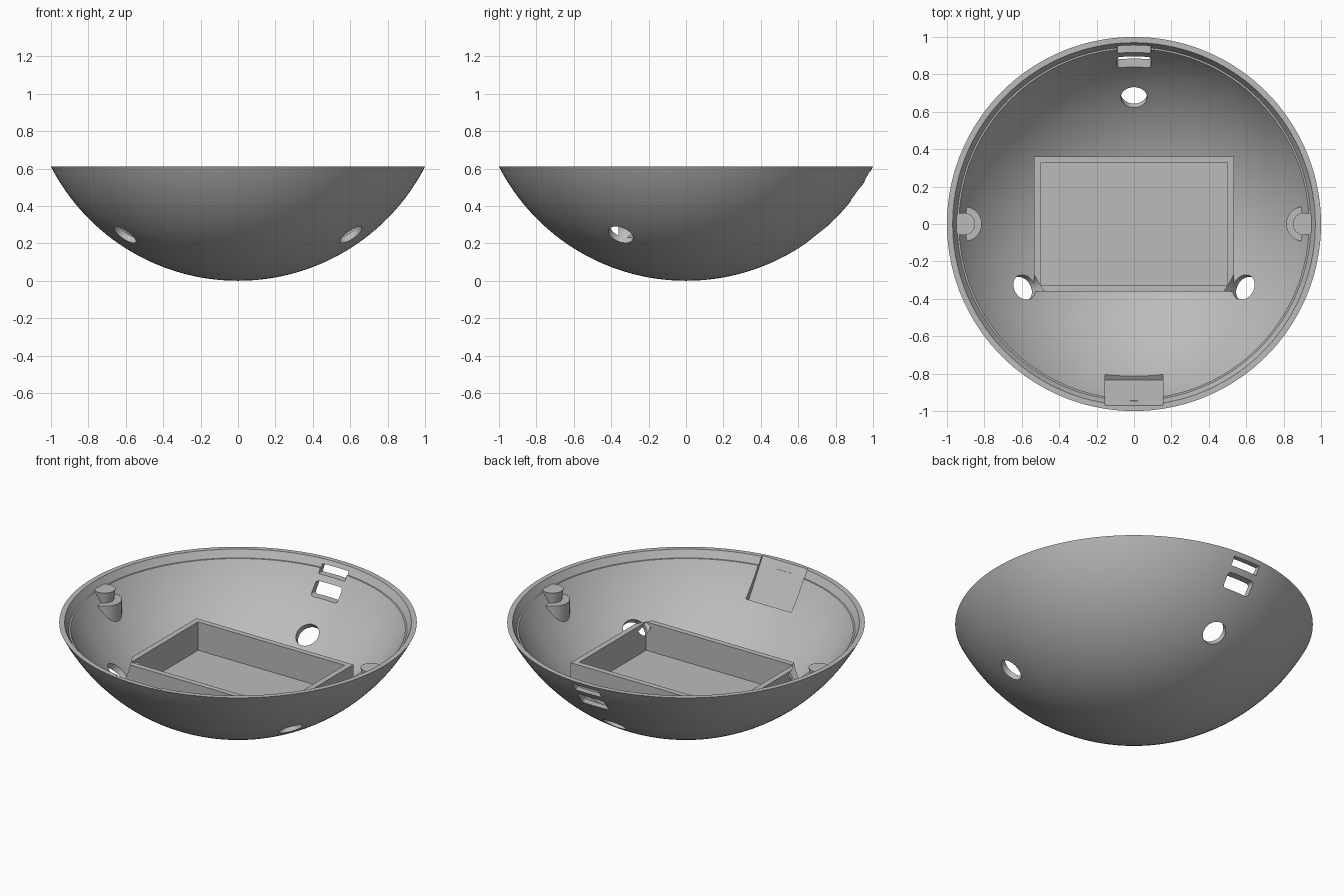
import bpy, bmesh, math
from mathutils import Matrix, Vector

cube = bpy.data.objects.get("Cube")
if cube:
    bpy.data.objects.remove(cube, do_unlink=True)

RIM_Z = 0.61
R = (1 + RIM_Z ** 2) / (2 * RIM_Z)      # sphere radius giving a unit rim
LIP, WALL, LEDGE_Z = 0.027, 0.035, 0.567
SEGMENTS, RINGS = 144, 36

grey = bpy.data.materials.new("plain grey")
grey.use_nodes = True
colour = (0.5, 0.5, 0.5, 1)
grey.diffuse_color = colour
grey.node_tree.nodes["Principled BSDF"].inputs["Base Color"].default_value = colour


def finish(name, bm):
    bmesh.ops.recalc_face_normals(bm, faces=bm.faces)
    mesh = bpy.data.meshes.new(name)
    bm.to_mesh(mesh)
    bm.free()
    mesh.materials.append(grey)
    obj = bpy.data.objects.new(name, mesh)
    bpy.context.collection.objects.link(obj)
    return obj


def box(name, x, y, z, bevel=0):
    """Box from three (low, high) ranges, optionally rounding edges along y."""
    bm = bmesh.new()
    bmesh.ops.create_cube(bm, size=1)
    for v in bm.verts:
        v.co = [r[0] if c < 0 else r[1] for c, r in zip(v.co, (x, y, z))]
    if bevel:
        along_y = [e for e in bm.edges
                   if abs(e.verts[0].co.y - e.verts[1].co.y) > 0.1]
        bmesh.ops.bevel(bm, geom=along_y, offset=bevel, segments=4,
                        profile=0.5, affect='EDGES')
    return finish(name, bm)


def cylinder(name, bottom_r, top_r, centre, depth, rotation=None):
    bm = bmesh.new()
    place = Matrix.Translation(centre)
    if rotation:
        place = place @ rotation
    bmesh.ops.create_cone(bm, cap_ends=True, segments=48, radius1=bottom_r,
                          radius2=top_r, depth=depth, matrix=place)
    return finish(name, bm)


def combine(target, tool, operation, keep=False):
    mod = target.modifiers.new("combine", 'BOOLEAN')
    mod.operation, mod.object, mod.solver = operation, tool, 'EXACT'
    bpy.context.view_layer.objects.active = target
    bpy.ops.object.modifier_apply(modifier=mod.name)
    if not keep:
        bpy.data.objects.remove(tool, do_unlink=True)


def arc(radius, top_z):
    """Profile points of a sphere from its lowest point up to top_z."""
    end = math.acos((R - top_z) / radius)
    return [(radius * math.sin(end * i / RINGS), R - radius * math.cos(end * i / RINGS))
            for i in range(RINGS + 1)]


# Bowl: outer sphere, flat rim, thin lip, small ledge, inner sphere
lip = [(math.sqrt((R - LIP) ** 2 - (R - z) ** 2), z)
       for z in (RIM_Z, (RIM_Z + LEDGE_Z) / 2, LEDGE_Z)]
profile = arc(R, RIM_Z) + lip + arc(R - WALL, LEDGE_Z)[::-1]
bm = bmesh.new()
verts = [bm.verts.new((r, 0, z)) for r, z in profile]
edges = [bm.edges.new(pair) for pair in zip(verts, verts[1:])]
bmesh.ops.spin(bm, geom=verts + edges, axis=(0, 0, 1), cent=(0, 0, 0),
               angle=math.tau, steps=SEGMENTS)
bmesh.ops.remove_doubles(bm, verts=bm.verts, dist=1e-5)
bowl = finish("bowl", bm)

# Helper sphere that trims inner parts so they end inside the wall
bm = bmesh.new()
bmesh.ops.create_uvsphere(bm, u_segments=96, v_segments=64, radius=R - 0.018,
                          matrix=Matrix.Translation((0, 0, R)))
trim = finish("trim_sphere", bm)
trim.hide_render = True

# Rectangular tray
tray = box("tray", (-0.535, 0.535), (-0.36, 0.36), (-0.1, 0.355))
combine(tray, trim, 'INTERSECT', keep=True)
combine(bowl, tray, 'UNION')
combine(bowl, box("tray_cavity", (-0.5, 0.5), (-0.325, 0.325), (0.18, 0.8)), 'DIFFERENCE')

# Three round holes pointing at the sphere centre
for degrees in (90, 210, 330):
    a = math.radians(degrees)
    out = Vector((0.7 * math.cos(a), 0.7 * math.sin(a), -math.sqrt(R * R - 0.49)))
    spot = Vector((0, 0, R)) + out
    turn = out.to_track_quat('Z', 'Y').to_matrix().to_4x4()
    combine(bowl, cylinder("hole_cutter", 0.07, 0.07, spot, 0.3, turn), 'DIFFERENCE')

# Two level slots through the back wall
for low, high, bevel in ((0.43, 0.505, 0.015), (0.537, 0.585, 0.004)):
    combine(bowl, box("slot_cutter", (-0.09, 0.09), (0.7, 1.2), (low, high), bevel),
            'DIFFERENCE')

# Sloping flat recess inside the front wall
top, foot = Vector((0, -0.97, RIM_Z)), Vector((0, -0.833, 0.388))
up = (top - foot).normalized()
inward = Vector((0, up.z, -up.y))
recess = box("recess_cutter", (-0.155, 0.155), (0, 0.25), (0, 0.4))
frame = Matrix((Vector((1, 0, 0)), inward, up)).transposed().to_4x4()
recess.data.transform(Matrix.Translation(foot) @ frame)
combine(bowl, recess, 'DIFFERENCE')

# Stepped pegs on the left and right walls
parts = [bowl]
for side, name in ((1, "left"), (-1, "right")):
    base = cylinder(name + "_peg_base", 0.093, 0.093, (side * 0.907, 0, 0.36), 0.3)
    pin = cylinder(name + "_peg_pin", 0.05, 0.06, (side * 0.91, 0, 0.535), 0.08)
    web = box(name + "_peg_web", sorted((side * 0.91, side * 0.941)),
              (-0.056, 0.056), (0.49, 0.575))
    for part in (base, pin, web):
        combine(part, trim, 'INTERSECT', keep=True)
        parts.append(part)

bpy.data.objects.remove(trim, do_unlink=True)

# Smooth the curved faces, keeping edges sharp
bpy.ops.object.select_all(action='DESELECT')
for part in parts:
    part.select_set(True)
bpy.context.view_layer.objects.active = bowl
bpy.ops.object.shade_smooth_by_angle(angle=math.radians(25))
